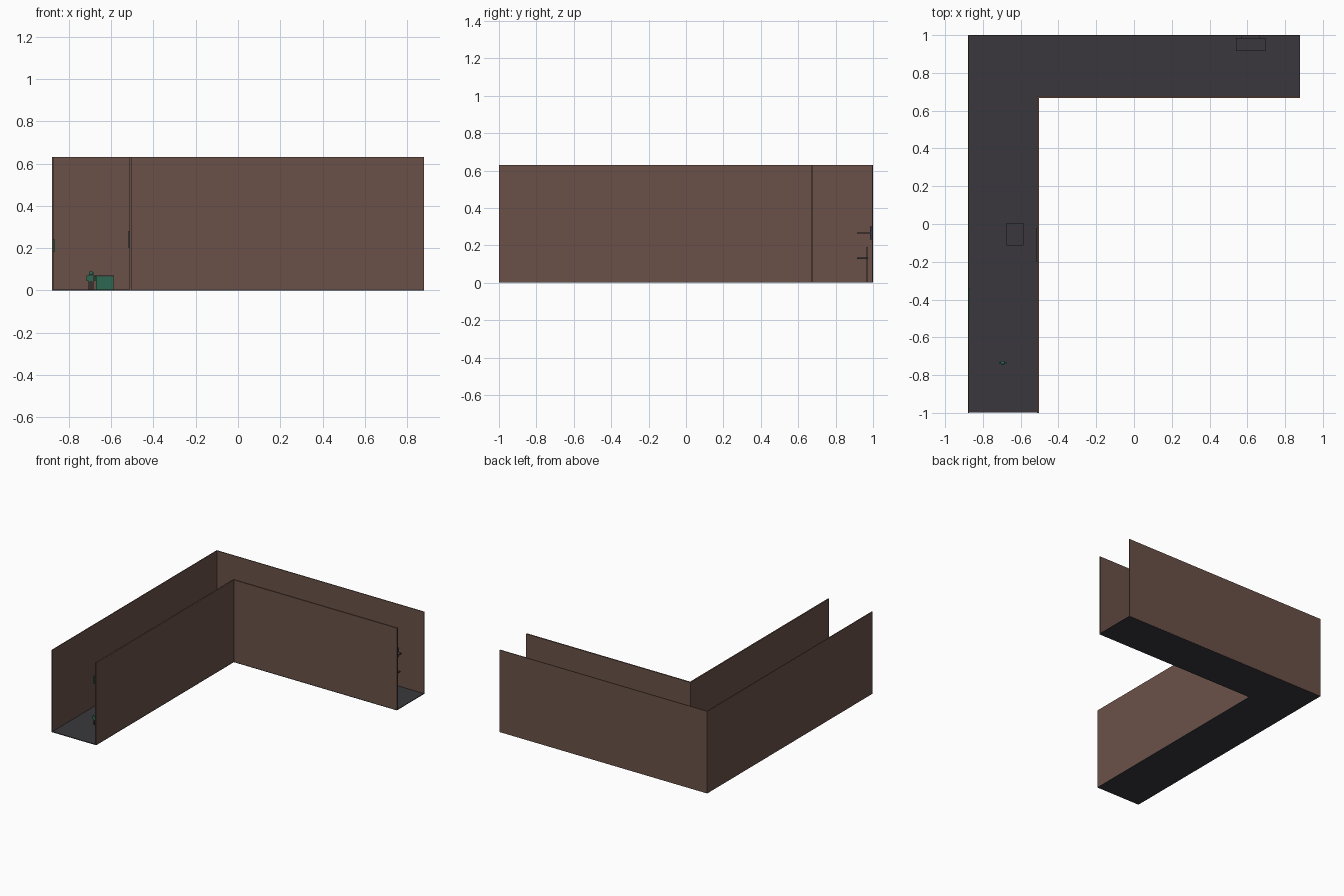
import bpy, bmesh
from mathutils import Matrix

cube = bpy.data.objects.get("Cube")
if cube:
    bpy.data.objects.remove(cube, do_unlink=True)


def material(name, color):
    m = bpy.data.materials.new(name)
    m.use_nodes = True
    m.diffuse_color = (*color, 1)
    m.node_tree.nodes["Principled BSDF"].inputs["Base Color"].default_value = (*color, 1)
    return m


BROWN = material("wall brown", (0.145, 0.083, 0.065))
CHARCOAL = material("floor charcoal", (0.041, 0.039, 0.046))
GREEN = material("green", (0.028, 0.135, 0.082))


def finish(name, bm, mat):
    mesh = bpy.data.meshes.new(name)
    bmesh.ops.recalc_face_normals(bm, faces=bm.faces)
    bm.to_mesh(mesh)
    bm.free()
    mesh.materials.append(mat)
    obj = bpy.data.objects.new(name, mesh)
    bpy.context.collection.objects.link(obj)
    return obj


def box(name, x, y, z, mat):
    """Box from (low, high) ranges on each axis."""
    bm = bmesh.new()
    ranges = (x, y, z)
    centre = [(a + b) / 2 for a, b in ranges]
    size = [b - a for a, b in ranges]
    bmesh.ops.create_cube(bm, size=1, matrix=Matrix.Translation(centre) @ Matrix.Diagonal((*size, 1)))
    return finish(name, bm, mat)


W, D, H = 0.88, 1.0, 0.63       # half width, half depth, wall height
IX, IY = -0.503, 0.668          # outer faces of the inner walls
T = 0.01                        # wall thickness

# L-shaped floor
bm = bmesh.new()
outline = [(-W, -D), (IX, -D), (IX, IY), (W, IY), (W, D), (-W, D)]
face = bm.faces.new([bm.verts.new((x * 0.999, y * 0.999, 0)) for x, y in outline])
top = bmesh.ops.extrude_face_region(bm, geom=[face])["geom"]
bmesh.ops.translate(bm, vec=(0, 0, 0.005), verts=[v for v in top if isinstance(v, bmesh.types.BMVert)])
finish("floor", bm, CHARCOAL)

# Corridor walls
up = (0.001, H)
box("outer_side_wall", (-W, -W + 0.006), (-D, D), up, BROWN)
box("outer_back_wall", (-W + 0.006, W), (D - 0.006, D), up, BROWN)
box("inner_side_wall", (IX - T, IX), (-D, IY + T), up, BROWN)
box("inner_back_wall", (IX, W), (IY, IY + T), up, BROWN)

# Counter with a dark top
box("counter_body", (-0.672, -0.59), (-0.11, 0.0), (0.001, 0.066), GREEN)
box("counter_top", (-0.676, -0.586), (-0.115, 0.005), (0.066, 0.071), CHARCOAL)

# Panels on the side walls
box("green_wall_panel", (-W + 0.006, -W + 0.013), (-0.5, -0.34), (0.185, 0.24), GREEN)
box("dark_wall_panel", (IX - T - 0.005, IX - T), (-0.2, -0.02), (0.2, 0.28), CHARCOAL)

# Desk and shelf by the back wall
box("desk_top", (0.54, 0.695), (0.915, 0.972), (0.128, 0.134), CHARCOAL)
box("desk_back", (0.57, 0.665), (0.966, 0.972), (0.005, 0.19), BROWN)
box("shelf_top", (0.54, 0.695), (0.915, 0.985), (0.262, 0.269), CHARCOAL)
box("shelf_back", (0.57, 0.665), (0.983, 0.994), (0.23, 0.3), CHARCOAL)

# Standing figure
PX, PY = -0.695, -0.735
box("figure_torso", (PX - 0.012, PX + 0.012), (PY - 0.007, PY + 0.007), (0.042, 0.073), GREEN)
for side, s in (("left", 1), ("right", -1)):
    leg, arm = PX + s * 0.007, PX + s * 0.017
    box(side + "_leg", (leg - 0.005, leg + 0.005), (PY - 0.006, PY + 0.006), (0.005, 0.042), CHARCOAL)
    box(side + "_arm", (arm - 0.004, arm + 0.004), (PY - 0.005, PY + 0.005), (0.045, 0.071), GREEN)
bm = bmesh.new()
bmesh.ops.create_uvsphere(bm, u_segments=12, v_segments=8, radius=0.011,
                          matrix=Matrix.Translation((PX, PY, 0.08)))
finish("figure_head", bm, GREEN)
